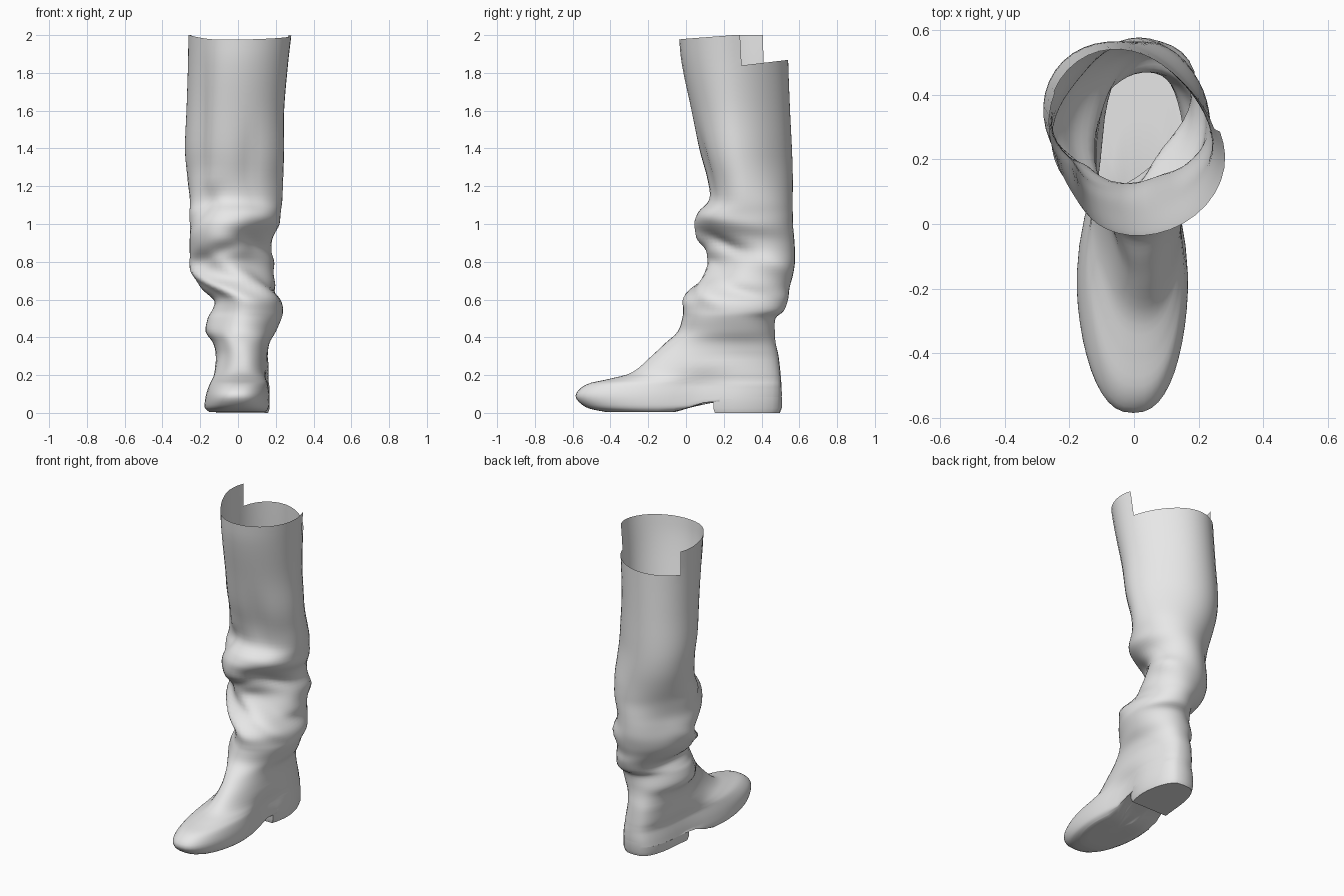
import bpy
import bmesh
import math

SEGMENTS = 48
STEPS = 4          # rings made between neighbouring profile rows
LOW_RIM = 1.84     # height of the cut-down back rim

# Profile rows: height, front y, back y, y of widest point, right x, left x
FOOT = [
    (.006, -.43, .48, -.15, -.155, .145),
    (.03, -.53, .5, -.15, -.178, .165),
    (.09, -.585, .507, -.15, -.172, .168),
    (.15, -.53, .505, -.1, -.155, .16),
    (.18, -.41, .503, 0, -.145, .155),
    (.215, -.29, .5, .1, -.138, .155),
    (.3, -.19, .49, .2, -.12, .157),
    (.37, -.115, .475, .22, -.135, .167),
    (.43, -.05, .47, .22, -.175, .2),
    (.5, -.025, .475, .22, -.165, .228),
]
SHAFT = [
    (.54, -.02, .52, .24, -.15, .235),
    (.6, -.015, .54, .26, -.15, .23),
    (.66, .03, .545, .28, -.2, .21),
    (.72, .1, .56, .31, -.235, .19),
    (.79, .125, .575, .33, -.255, .18),
    (.86, .075, .575, .32, -.265, .17),
    (.93, .04, .57, .3, -.265, .18),
    (1, .035, .565, .3, -.262, .21),
    (1.06, .07, .565, .3, -.258, .225),
    (1.13, .125, .565, .32, -.255, .235),
    (1.25, .11, .565, .32, -.268, .24),
    (1.4, .07, .56, .3, -.28, .245),
    (1.6, .03, .55, .28, -.272, .245),
    (LOW_RIM, -.02, .54, .26, -.264, .265),
    (2, -.035, .54, .25, -.262, .283),
]
# Leather folds: angle, angular spread, height, drop per quarter turn, depth, thickness
FOLDS = [
    (50, 65, 1.03, .08, .018, .045),
    (55, 55, .9, .1, -.03, .045),
    (25, 45, .7, .22, .035, .05),
    (95, 45, .64, .1, -.025, .04),
    (-45, 40, .7, .16, .035, .045),
    (-20, 35, .85, -.1, -.025, .04),
    (-45, 30, 1.08, -.25, -.025, .05),
    (120, 35, .8, .2, .025, .06),
    (-110, 45, .57, -.05, -.025, .04),
    (28, 10, 1.33, 0, -.018, .18),
    (-42, 20, 1.5, 0, -.025, .4),
]


def clamp(v):
    return max(0.0, min(1.0, v))


def smooth(v):
    v = clamp(v)
    return v * v * (3 - 2 * v)


def spline(rows, i, t):
    """Catmull-Rom blend of whole profile rows."""
    last = len(rows) - 1
    quad = [rows[max(0, min(last, i + k))] for k in (-1, 0, 1, 2)]
    return [b + .5 * t * (c - a + t * (2 * a - 5 * b + 4 * c - d
            + t * (3 * (b - c) + d - a)))
            for a, b, c, d in zip(*quad)]


def fold_depth(deg, z):
    total = 0.0
    for angle, spread, height, drop, depth, thick in FOLDS:
        da = (deg - angle + 180) % 360 - 180
        dz = z - (height - drop * da / 90)
        total += depth * math.exp(-(da / spread) ** 2 - (dz / thick) ** 2)
    return total


def diagonal_skew(deg, z):
    """The shaft is stretched on one diagonal, the slouched folds on the other."""
    k = .12 * smooth((z - 1) / .35) - .16 * math.exp(-((z - .9) / .17) ** 2)
    k -= .05 * smooth((z - .25) / .2) * smooth((1 - z) / .3)
    # The right front of the ankle and instep is flatter than the left
    flat = .16 * math.exp(-((deg + 45) / 30) ** 2)
    flat *= smooth((z - .1) / .15) * smooth((1.12 - z) / .25)
    return 1 + k * math.sin(math.radians(2 * deg)) - 1.5 * k * k - flat


def outline(row, deg):
    """Point on one ring; angle 0 is the front, positive turns to the left."""
    z, front, back, mid, right, left = row
    s, c = math.sin(math.radians(deg)), math.cos(math.radians(deg))
    low = clamp((.5 - z) / .35)
    skew = diagonal_skew(deg, z)
    y = mid + skew * (c * (front - mid) if c > 0 else -c * (back - mid))
    power = 1 - low * (.18 if c > 0 else .4)
    wide = math.copysign(abs(s) ** power, s) * skew
    x = (right + left) / 2 + wide * (left - right) / 2
    # Narrow waist of the foot, heel set to the left, off-centre shaft ridge
    x *= 1 - .16 * math.exp(-((y - .1) / .15) ** 2) * clamp((.25 - z) / .1)
    x += .033 * smooth(y / .3) * clamp((.3 - z) / .15)
    x -= .06 * max(0, c) ** 2 * smooth((z - 1.05) / .2)
    d = fold_depth(deg, z)
    return x + s * d, y - c * d, z


def rim_height(y, z, deg):
    """Slope the low back rim and dip the tall front rim."""
    z += .12 * max(0, y - .3) * clamp((z - 1.6) / .24) * clamp((2 - z) / .16)
    dip = .024 * max(0, math.cos(math.radians(deg)))
    return z - dip * clamp((z - LOW_RIM) / .16)


def arch(y):
    return .06 * smooth((y + .1) / .24)


def skin(bm, lower, upper):
    """Bridge two rings, skipping columns that are missing."""
    for k in range(SEGMENTS):
        n = (k + 1) % SEGMENTS
        quad = (lower[k], lower[n], upper[n], upper[k])
        if None not in quad:
            bm.faces.new(quad)


def fan(bm, ring, centre):
    hub = bm.verts.new(centre)
    for k in range(SEGMENTS):
        bm.faces.new((ring[(k + 1) % SEGMENTS], ring[k], hub))


def finish(bm, name, material, sharp):
    bmesh.ops.recalc_face_normals(bm, faces=bm.faces)
    mesh = bpy.data.meshes.new(name)
    bm.to_mesh(mesh)
    bm.free()
    mesh.materials.append(material)
    obj = bpy.data.objects.new(name, mesh)
    bpy.context.collection.objects.link(obj)
    bpy.ops.object.select_all(action='DESELECT')
    obj.select_set(True)
    bpy.context.view_layer.objects.active = obj
    bpy.ops.object.shade_smooth_by_angle(angle=math.radians(sharp))


cube = bpy.data.objects.get("Cube")
if cube:
    bpy.data.objects.remove(cube, do_unlink=True)

grey = (.8, .8, .8, 1)
leather = bpy.data.materials.new("grey_leather")
leather.use_nodes = True
leather.diffuse_color = grey
leather.node_tree.nodes["Principled BSDF"].inputs["Base Color"].default_value = grey

angles = [k * 360 / SEGMENTS - 180 for k in range(SEGMENTS)]
profile = FOOT + SHAFT
rows = [spline(profile, i, j / STEPS)
        for i in range(len(profile) - 1) for j in range(STEPS)] + [profile[-1]]

# Boot upper: one skin from the sole to the stepped rim
bm = bmesh.new()
rings = []
for row in rows:
    ring = []
    for deg in angles:
        if row[0] > LOW_RIM + .001 and not -121 < deg < 98:
            ring.append(None)
            continue
        x, y, z = outline(row, deg)
        ring.append(bm.verts.new((x, y, max(rim_height(y, z, deg), arch(y)))))
    rings.append(ring)

# Sole: shrinking rings that follow the arch
sole_z, sole_mid = rows[0][0], rows[0][3]
for shrink in (.75, .5, .25):
    ring = []
    for deg in angles:
        x, y, z = outline(rows[0], deg)
        y = sole_mid + (y - sole_mid) * shrink
        ring.append(bm.verts.new((x * shrink, y, max(z, arch(y)))))
    rings.insert(0, ring)
for lower, upper in zip(rings, rings[1:]):
    skin(bm, lower, upper)
fan(bm, rings[0], (0, sole_mid, sole_z))
finish(bm, "boot_upper", leather, 60)

# Heel block: the foot outline cut flat at its front
bm = bmesh.new()
heel_rings = []
for height, scale in ((0, .95), (.025, 1), (.085, 1)):
    ring = []
    for deg in angles:
        x, y, _ = outline(FOOT[2], deg)
        if y < .145:
            x, y = max(-.122, min(.15, x)), .145
        y = max(.145, .3 + (y - .3) * scale)
        ring.append(bm.verts.new((x * scale, y, height)))
    heel_rings.append(ring)
for lower, upper in zip(heel_rings, heel_rings[1:]):
    skin(bm, lower, upper)
fan(bm, heel_rings[0], (0, .3, 0))
finish(bm, "heel_block", leather, 40)
